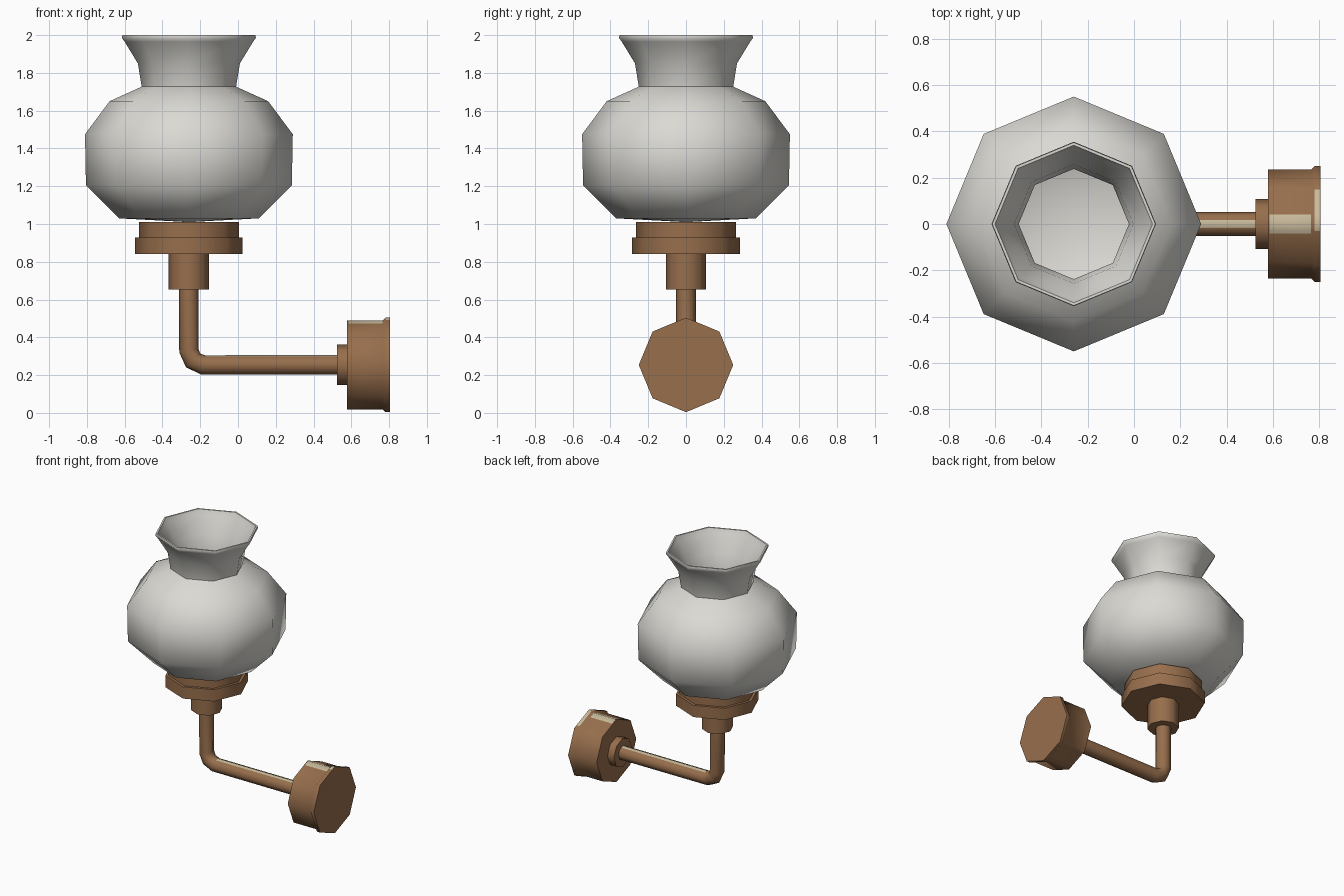
import bpy, bmesh, math
from mathutils import Vector, Matrix

if "Cube" in bpy.data.objects:
    bpy.data.objects.remove(bpy.data.objects["Cube"])

SIDES = 8
CX = -0.26      # centre line of the lamp shade
ARM_Z = 0.254   # height of the wall arm


def material(name, rgb):
    m = bpy.data.materials.new(name)
    m.diffuse_color = (*rgb, 1)
    m.use_nodes = True
    m.node_tree.nodes["Principled BSDF"].inputs["Base Color"].default_value = m.diffuse_color
    return m


GLASS = material("frosted glass", (0.71, 0.70, 0.66))
BRASS = material("aged brass", (0.31, 0.157, 0.073))
SHINE = material("pale worn brass", (0.58, 0.49, 0.33))


def finish(bm, name, mats, strips=()):
    """Clean up, cut pale strips along the top (x0, x1, y0, y1, min z), smooth by angle."""
    bmesh.ops.remove_doubles(bm, verts=bm.verts, dist=1e-5)
    bmesh.ops.recalc_face_normals(bm, faces=bm.faces)
    for x0, x1, y0, y1, zmin in strips:
        for co, no in (((x0, 0, 0), (1, 0, 0)), ((x1, 0, 0), (1, 0, 0)),
                       ((0, y0, 0), (0, 1, 0)), ((0, y1, 0), (0, 1, 0))):
            bmesh.ops.bisect_plane(bm, geom=bm.verts[:] + bm.edges[:] + bm.faces[:],
                                   plane_co=co, plane_no=no, dist=1e-5)
        for f in bm.faces:
            c = f.calc_center_median()
            if x0 < c.x < x1 and y0 < c.y < y1 and c.z > zmin and f.normal.z > 0.5:
                f.material_index = 1
    me = bpy.data.meshes.new(name)
    bm.to_mesh(me)
    bm.free()
    for m in mats:
        me.materials.append(m)
    ob = bpy.data.objects.new(name, me)
    bpy.context.collection.objects.link(ob)
    bpy.ops.object.select_all(action='DESELECT')
    ob.select_set(True)
    bpy.context.view_layer.objects.active = ob
    bpy.ops.object.shade_smooth_by_angle(angle=math.radians(50))
    return ob


def lathe(name, profile, mats, matrix, strips=()):
    """Spin (radius, height) points into an octagonal turned part."""
    bm = bmesh.new()
    rings = []
    for r, h in profile:
        if r == 0:
            rings.append([bm.verts.new(matrix @ Vector((0, 0, h)))] * SIDES)
        else:
            rings.append([bm.verts.new(matrix @ Vector((
                r * math.cos(math.tau * i / SIDES), r * math.sin(math.tau * i / SIDES), h)))
                for i in range(SIDES)])
    for a, b in zip(rings, rings[1:]):
        for i in range(SIDES):
            j = (i + 1) % SIDES
            bm.faces.new(list(dict.fromkeys((a[i], a[j], b[j], b[i]))))
    return finish(bm, name, mats, strips)


def disc_profile(*steps):
    return [(0, steps[0][1]), *steps, (0, steps[-1][1])]


upright = Matrix.Translation((CX, 0, 0))
sideways = Matrix.Translation((0, 0, ARM_Z)) @ Matrix.Rotation(math.pi / 2, 4, 'Y')

# Glass shade: outer wall up to the flared rim, then inner wall back down
lathe("glass_shade", [
    (0, 1.01), (0.37, 1.03), (0.545, 1.205), (0.55, 1.475), (0.42, 1.65), (0.25, 1.727),
    (0.27, 1.85), (0.34, 1.965), (0.355, 1.985), (0.352, 2.0), (0.34, 2.0),
    (0.328, 1.97), (0.257, 1.85), (0.238, 1.725), (0.41, 1.638), (0.538, 1.47),
    (0.533, 1.21), (0.36, 1.045), (0, 1.025)], [GLASS], upright)

# Stepped holder under the shade
lathe("shade_holder", disc_profile(
    (0.285, 0.84), (0.285, 0.928), (0.265, 0.928), (0.265, 1.01)), [BRASS], upright)

# Collar between holder and arm
lathe("collar", disc_profile((0.107, 0.652), (0.107, 0.845)), [BRASS], upright)

# Wall mount: small boss, drum and flared back flange
lathe("arm_boss", disc_profile((0.107, 0.525), (0.107, 0.585)), [BRASS], sideways)
lathe("wall_mount", disc_profile(
    (0.235, 0.578), (0.235, 0.765), (0.25, 0.78), (0.25, 0.805)), [BRASS, SHINE], sideways,
    [(0.585, 0.765, -0.04, 0.042, 0.4), (0.78, 0.804, -0.03, 0.15, 0.4)])

# Bent arm: octagonal tube swept along an L-shaped path
path = [(CX, 0.66), (CX, 0.33), (-0.238, 0.278), (-0.185, ARM_Z), (0.53, ARM_Z)]
bm = bmesh.new()
rings = []
for k, (x, z) in enumerate(path):
    a, b = path[max(k - 1, 0)], path[min(k + 1, len(path) - 1)]
    t = Vector((b[0] - a[0], 0, b[1] - a[1])).normalized()
    if k == 1:
        t = Vector((0.2, 0, -1)).normalized()
    if k == 3:
        t = Vector((1, 0, -0.2)).normalized()
    n = Vector((-t.z, 0, t.x))
    rings.append([bm.verts.new(Vector((x, 0, z)) + 0.052 * (
        n * math.cos(math.tau * i / SIDES) + Vector((0, 1, 0)) * math.sin(math.tau * i / SIDES)))
        for i in range(SIDES)])
for a, b in zip(rings, rings[1:]):
    for i in range(SIDES):
        j = (i + 1) % SIDES
        bm.faces.new((a[i], a[j], b[j], b[i]))
bm.faces.new(rings[0])
bm.faces.new(rings[-1])
finish(bm, "bent_arm", [BRASS, SHINE], [(-0.17, 0.529, -0.018, 0.018, 0.28)])
